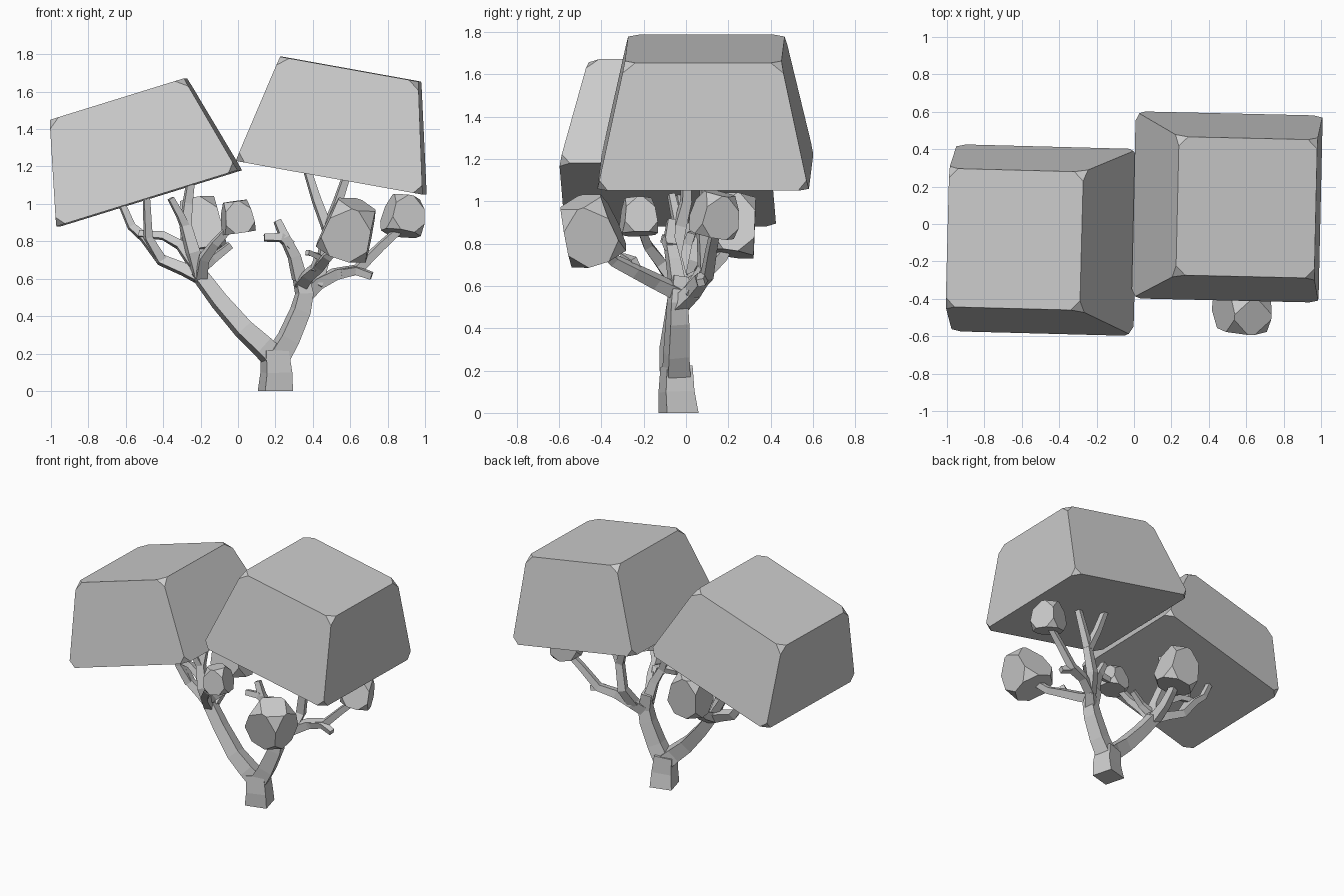
import bpy, bmesh, math
from mathutils import Vector, Euler


def finish(name, bm):
    bmesh.ops.recalc_face_normals(bm, faces=bm.faces[:])
    mesh = bpy.data.meshes.new(name)
    bm.to_mesh(mesh)
    bm.free()
    ob = bpy.data.objects.new(name, mesh)
    bpy.context.collection.objects.link(ob)
    return ob


def foliage(name, loc, size, rot, cut, taper=0.74):
    """Tapered block with its corners cut off."""
    bm = bmesh.new()
    bmesh.ops.create_cube(bm, size=1)
    turn = Euler([math.radians(a) for a in rot]).to_matrix()
    for v in bm.verts:
        k = taper if v.co.z > 0 else 1
        p = Vector((v.co.x * size[0] * k, v.co.y * size[1] * k, v.co.z * size[2]))
        v.co = turn @ p + Vector(loc)
    bmesh.ops.bevel(bm, geom=bm.verts[:], offset=cut, offset_type='OFFSET',
                    segments=1, profile=0.5, affect='VERTICES')
    finish(name, bm)


def limb(name, points, w0, w1, twist=15):
    """Square tube along points, half width going from w0 to w1."""
    bm = bmesh.new()
    pts = [Vector(p) for p in points]
    n = len(pts)
    rings = []
    for i, p in enumerate(pts):
        t = (pts[min(i + 1, n - 1)] - pts[max(i - 1, 0)]).normalized()
        if p.z == 0:
            t = Vector((0, 0, 1))
        u = t.cross(Vector((0, 1, 0))).normalized()
        v = t.cross(u)
        w = (w0 + (w1 - w0) * i / (n - 1)) * math.sqrt(2)
        ring = []
        for k in range(4):
            a = math.radians(45 + 90 * k + twist)
            ring.append(bm.verts.new(p + w * (math.cos(a) * u + math.sin(a) * v)))
        rings.append(ring)
    for a, b in zip(rings, rings[1:]):
        for k in range(4):
            bm.faces.new((a[k], a[(k + 1) % 4], b[(k + 1) % 4], b[k]))
    bm.faces.new(rings[0])
    bm.faces.new(rings[-1])
    finish(name, bm)


# Two large crowns
foliage("left_crown", (-0.557, -0.084, 1.295), (1.015, 1.0, 0.555), (0, -17.2, -1.5), 0.05)
foliage("right_crown", (0.55, 0.09, 1.43), (1.016, 1.0, 0.59), (0, 10.2, -1.3), 0.05)

# Small leaf clusters
foliage("front_cluster", (0.595, -0.455, 0.87), (0.28, 0.27, 0.28), (18, 18, 0), 0.085)
foliage("right_cluster", (0.885, 0.14, 0.94), (0.2, 0.2, 0.2), (-8, 12, 20), 0.06)
foliage("middle_cluster", (-0.005, -0.225, 0.93), (0.17, 0.17, 0.17), (0, -8, 10), 0.05)
foliage("back_cluster", (-0.2, 0.23, 0.89), (0.25, 0.22, 0.28), (-8, -8, 0), 0.075)

# Trunk and its two main limbs
limb("trunk", [(0.2, -0.035, 0), (0.205, -0.045, 0.1), (0.195, -0.045, 0.22)], 0.077, 0.062)
limb("left_limb", [(0.2, -0.045, 0.17), (0.13, -0.065, 0.24), (0.03, -0.07, 0.33),
                   (-0.1, -0.05, 0.48), (-0.22, -0.03, 0.64)], 0.055, 0.036)
limb("right_limb", [(0.205, -0.045, 0.17), (0.27, -0.045, 0.28), (0.335, -0.04, 0.43),
                    (0.355, -0.04, 0.52), (0.33, -0.03, 0.64)], 0.055, 0.036)

# Twigs of the left limb
limb("left_twig", [(-0.19, -0.03, 0.6), (-0.29, 0, 0.65), (-0.41, 0.03, 0.7), (-0.5, 0.05, 0.82),
                   (-0.57, 0.06, 0.88), (-0.63, 0.07, 1.02)], 0.032, 0.016)
limb("left_twig_fork", [(-0.41, 0.02, 0.7), (-0.48, 0, 0.82), (-0.49, -0.03, 1.04)], 0.024, 0.016)
limb("left_stub", [(-0.22, -0.03, 0.65), (-0.31, 0, 0.78), (-0.4, 0.02, 0.83), (-0.53, 0.03, 0.84)], 0.026, 0.016)
limb("upper_twig", [(-0.2, -0.03, 0.6), (-0.24, -0.06, 0.74), (-0.28, -0.03, 0.88),
                    (-0.27, 0, 1.0), (-0.25, 0, 1.14)], 0.036, 0.018)
limb("upper_stub", [(-0.27, -0.03, 0.85), (-0.31, -0.05, 0.94), (-0.36, -0.07, 1.03)], 0.022, 0.015)
limb("back_twig", [(-0.2, -0.02, 0.6), (-0.2, 0.09, 0.66), (-0.2, 0.17, 0.74), (-0.2, 0.22, 0.84)], 0.032, 0.02)
limb("middle_twig", [(-0.2, -0.04, 0.6), (-0.18, -0.12, 0.71), (-0.12, -0.18, 0.79), (-0.03, -0.22, 0.89)], 0.03, 0.017)
limb("middle_stub", [(-0.19, -0.05, 0.66), (-0.13, -0.07, 0.71), (-0.04, -0.06, 0.78)], 0.024, 0.017)

# Twigs of the right limb
limb("right_twig", [(0.35, -0.04, 0.5), (0.42, 0.03, 0.57), (0.52, 0.07, 0.625), (0.64, 0.1, 0.65),
                    (0.76, 0.12, 0.77), (0.87, 0.14, 0.87)], 0.034, 0.018)
limb("right_stub", [(0.55, 0.07, 0.63), (0.63, 0.08, 0.645), (0.715, 0.07, 0.615)], 0.024, 0.018)
limb("front_twig", [(0.34, -0.04, 0.57), (0.38, -0.14, 0.62), (0.44, -0.24, 0.67),
                    (0.48, -0.34, 0.72), (0.56, -0.42, 0.8)], 0.032, 0.02)
limb("front_stub", [(0.41, -0.22, 0.65), (0.43, -0.25, 0.72), (0.37, -0.3, 0.74)], 0.02, 0.014)
limb("inner_twig", [(0.33, -0.04, 0.6), (0.3, -0.06, 0.72), (0.25, -0.08, 0.82), (0.21, -0.07, 0.91)], 0.034, 0.018)
limb("inner_stub", [(0.28, -0.07, 0.78), (0.23, -0.09, 0.82), (0.14, -0.1, 0.82)], 0.024, 0.018)
limb("tall_twig", [(0.41, 0.02, 0.56), (0.45, 0.09, 0.68), (0.48, 0.08, 0.86), (0.42, 0.11, 1.02),
                   (0.37, 0.13, 1.18)], 0.032, 0.018)
limb("tall_twig_fork", [(0.475, 0.08, 0.86), (0.53, 0.09, 1.0), (0.58, 0.09, 1.15)], 0.026, 0.018)
